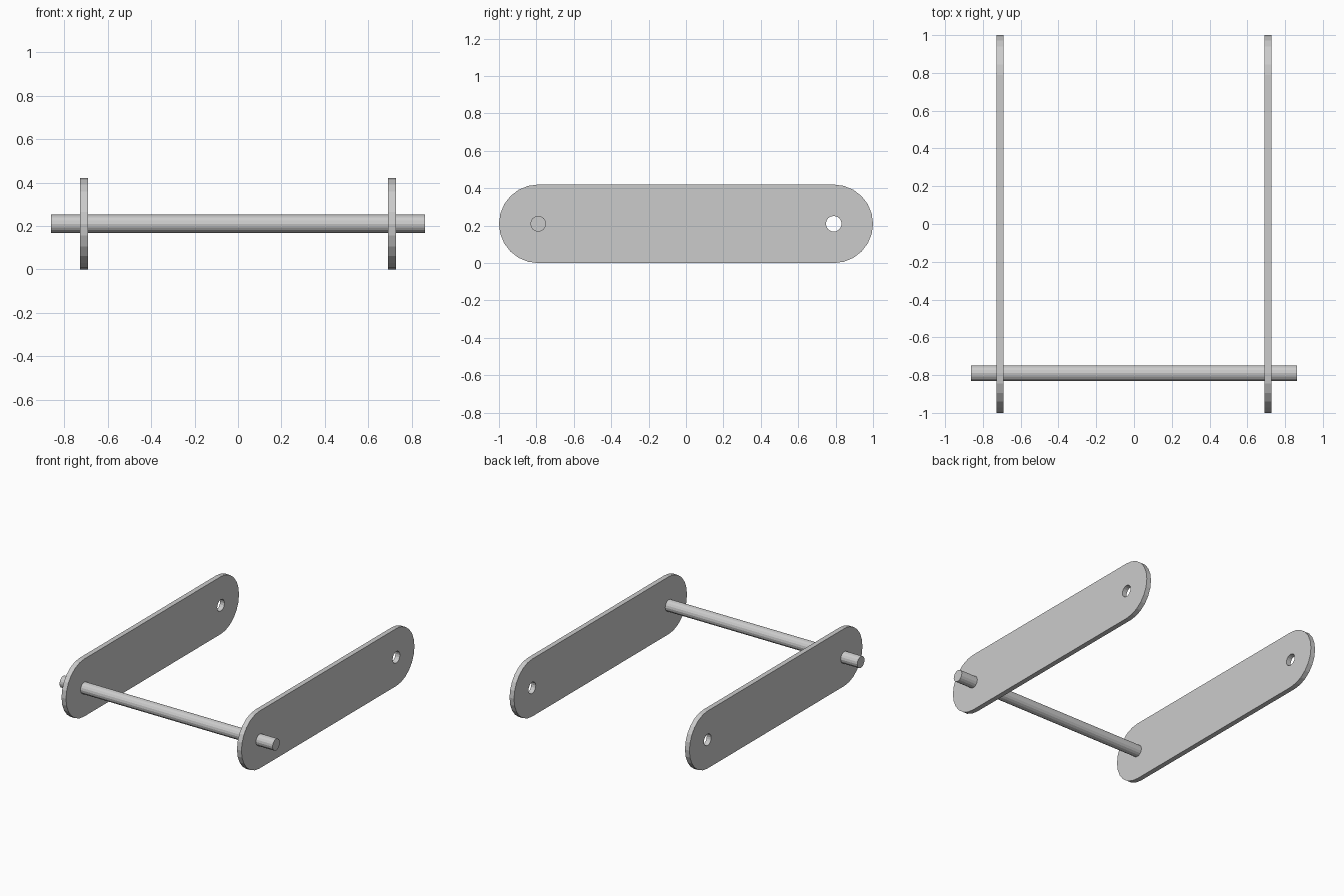
import bpy, bmesh
from math import pi, cos, sin
from mathutils import Vector, Matrix

# Main dimensions
PLATE_R, PIVOT_Y, PLATE_X, THICK = 0.21, 0.79, 0.71, 0.036
ROD_R, ROD_LEN = 0.042, 1.724

cube = bpy.data.objects.get("Cube")
if cube:
    bpy.data.objects.remove(cube, do_unlink=True)

grey = bpy.data.materials.new("plain grey")
grey.use_nodes = True
grey.diffuse_color = (0.6, 0.6, 0.6, 1)
grey.node_tree.nodes["Principled BSDF"].inputs["Base Color"].default_value = (0.6, 0.6, 0.6, 1)


def add_object(name, bm):
    bmesh.ops.recalc_face_normals(bm, faces=bm.faces)
    mesh = bpy.data.meshes.new(name)
    bm.to_mesh(mesh)
    bm.free()
    mesh.materials.append(grey)
    obj = bpy.data.objects.new(name, mesh)
    bpy.context.collection.objects.link(obj)
    return obj


def arc(y, radius, start, sweep, steps):
    """Points on an arc in the side plane, centred at the pivot height."""
    angles = [start + sweep * i / steps for i in range(steps + 1)]
    return [Vector((0, y + radius * cos(a), PLATE_R + radius * sin(a))) for a in angles]


def add_loop(bm, points):
    verts = [bm.verts.new(p) for p in points]
    return [bm.edges.new((v, verts[i - 1])) for i, v in enumerate(verts)]


def side_plate(name, x):
    # Rounded bar outline with an open pivot hole at the back
    bm = bmesh.new()
    outline = arc(PIVOT_Y, PLATE_R, -pi / 2, pi, 12) + arc(-PIVOT_Y, PLATE_R, pi / 2, pi, 12)
    hole = arc(PIVOT_Y, ROD_R, 0, 2 * pi, 16)[:-1]
    edges = add_loop(bm, outline) + add_loop(bm, hole)
    bmesh.ops.triangle_fill(bm, edges=edges, use_beauty=True, normal=(1, 0, 0))
    # Give the outline its thickness
    result = bmesh.ops.extrude_face_region(bm, geom=bm.faces[:], use_keep_orig=True)
    moved = [g for g in result["geom"] if isinstance(g, bmesh.types.BMVert)]
    bmesh.ops.translate(bm, verts=moved, vec=(THICK, 0, 0))
    bmesh.ops.translate(bm, verts=bm.verts, vec=(x - THICK / 2, 0, 0))
    return add_object(name, bm)


for side, sign in (("left", 1), ("right", -1)):
    side_plate(side + "_side_plate", sign * PLATE_X)

# Cross rod through the front of both plates
bm = bmesh.new()
bmesh.ops.create_cone(bm, cap_ends=True, segments=16, radius1=ROD_R, radius2=ROD_R, depth=ROD_LEN,
                      matrix=Matrix.Translation((0, -PIVOT_Y, PLATE_R)) @ Matrix.Rotation(pi / 2, 4, 'Y'))
add_object("cross_rod", bm)
